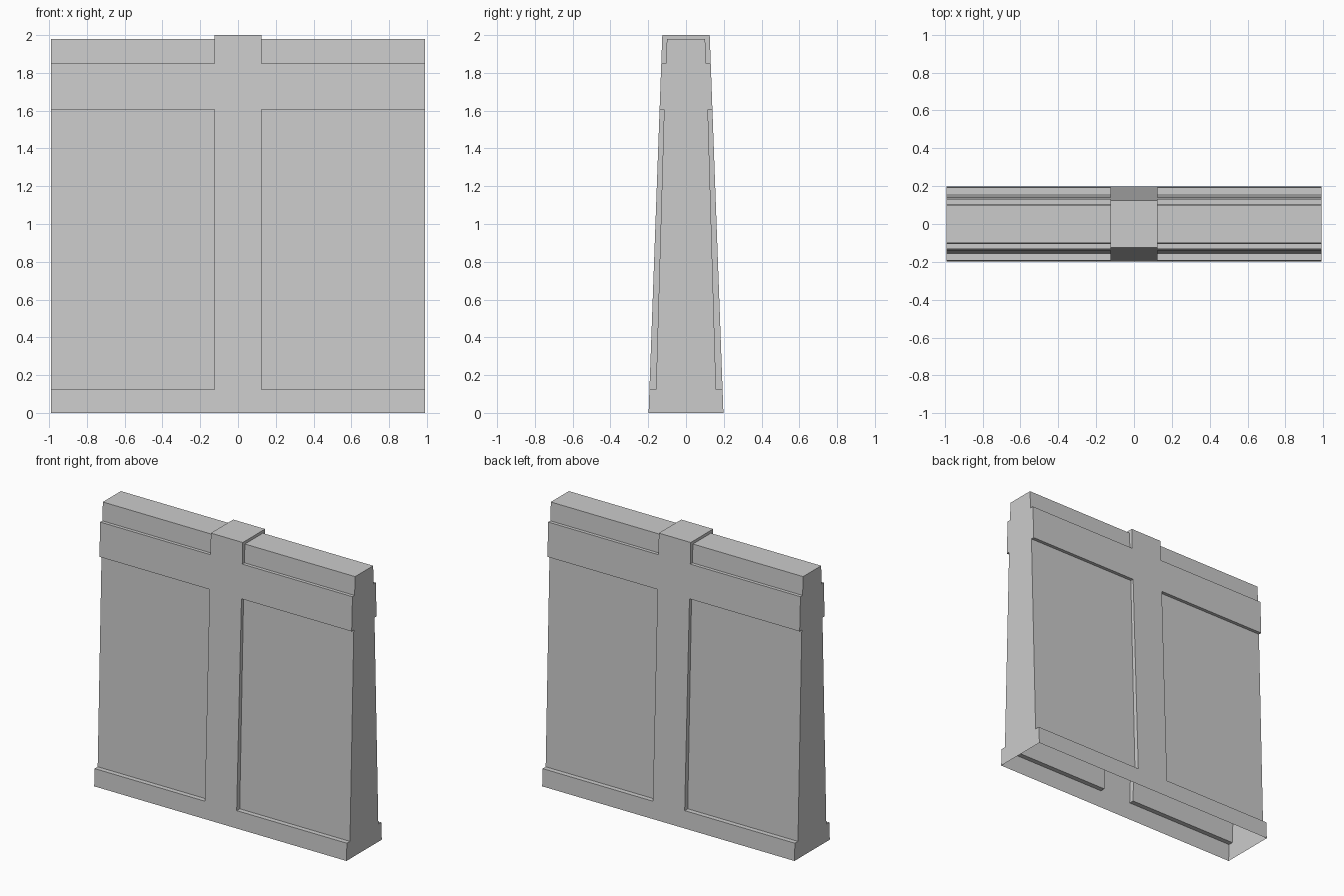
import bpy, bmesh

if "Cube" in bpy.data.objects:
    bpy.data.objects.remove(bpy.data.objects["Cube"])

HALF_LEN, HALF_RIB, TOP = 0.99, 0.125, 2.0
Z_BASE, Z_PANEL, Z_BAND, Z_WALL = 0.124, 1.606, 1.849, 1.98


def face_y(z):
    """Half thickness of the tapering outer face."""
    return 0.198 + (0.1255 - 0.198) * z / TOP


def outer(z):
    return (face_y(z), z)


def full(half):
    """Mirror a half profile across y = 0, running base to base."""
    return half + [(-y, z) for y, z in reversed(half)]


bm = bmesh.new()


def polygon(x, pts):
    bm.faces.new([bm.verts.new((x, y, z)) for y, z in pts])


def sweep(profile, x0, x1):
    """Open-bottomed strip of a profile along x."""
    for (ya, za), (yb, zb) in zip(profile, profile[1:]):
        bm.faces.new([bm.verts.new(c) for c in
                      ((x0, ya, za), (x1, ya, za), (x1, yb, zb), (x0, yb, zb))])


panel = [(0.159, Z_BASE), (0.116, Z_PANEL)]      # recessed panel
crest = [(0.107, Z_BAND), (0.101, Z_WALL)]       # narrow top of wall
wall = full([outer(0), outer(Z_BASE)] + panel + [outer(Z_PANEL), outer(Z_BAND)] + crest)
rib = full([outer(z) for z in (0, Z_BASE, Z_PANEL, Z_BAND, TOP)])

# Central rib
sweep(rib, -HALF_RIB, HALF_RIB)

for s in (-1, 1):
    # Wall half and its end
    sweep(wall, s * HALF_RIB, s * HALF_LEN)
    polygon(s * HALF_LEN, wall)
    # Rib sides beside the recessed panels
    for m in (-1, 1):
        polygon(s * HALF_RIB, [(m * y, z) for y, z in
                               [outer(Z_BASE), outer(Z_PANEL)] + panel[::-1]])
    # Rib sides above the band
    polygon(s * HALF_RIB, full([crest[1], crest[0], outer(Z_BAND), outer(TOP)])[:])

# The rib side outline visits crest and top in order, so join into one shell
bmesh.ops.remove_doubles(bm, verts=bm.verts, dist=1e-4)
bmesh.ops.recalc_face_normals(bm, faces=bm.faces)

mesh = bpy.data.meshes.new("barrier_wall")
bm.to_mesh(mesh)
bm.free()
bpy.context.collection.objects.link(bpy.data.objects.new("barrier_wall", mesh))
